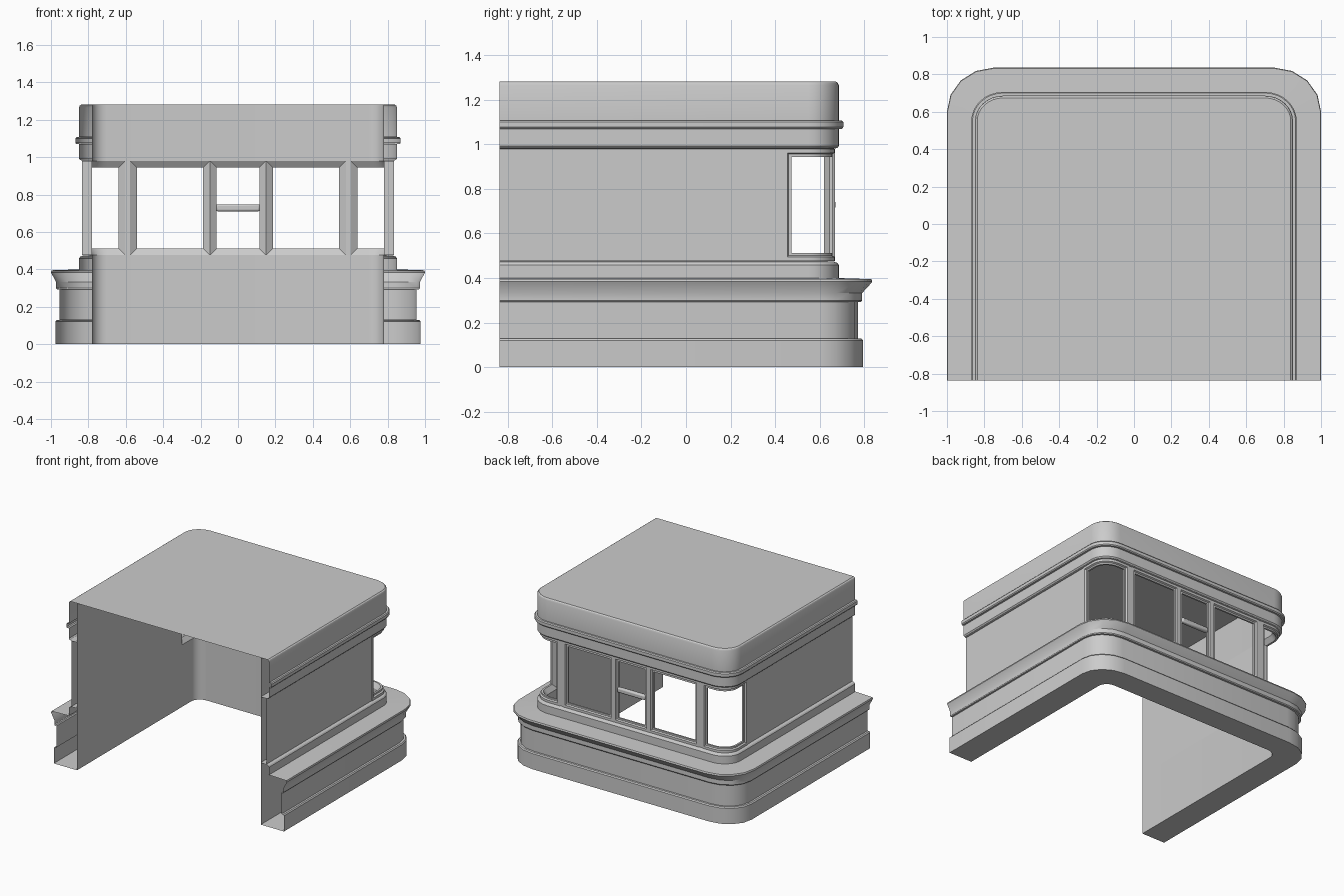
import bpy, bmesh
from math import sin, cos, pi, radians

if "Cube" in bpy.data.objects:
    bpy.data.objects.remove(bpy.data.objects["Cube"])

FRONT = -0.838              # open front edge of the U-shaped building
BASE_C = (0.75, 0.60)       # corner arc centre of the plinth
WALL_C = (0.70, 0.55)       # corner arc centre of the walls and roof
OUT = (0.828, 0.664)        # outer wall face: side x, back y
INN = (0.780, 0.620)        # inner wall face


def make(name, verts, faces, fix_normals=False):
    me = bpy.data.meshes.new(name)
    me.from_pydata(verts, [], faces)
    if fix_normals:
        bm = bmesh.new()
        bm.from_mesh(me)
        bmesh.ops.recalc_face_normals(bm, faces=bm.faces[:])
        bm.to_mesh(me)
        bm.free()
    me.shade_smooth()
    me.set_sharp_from_angle(angle=radians(30))
    ob = bpy.data.objects.new(name, me)
    bpy.context.collection.objects.link(ob)
    return ob


def arc(size, c, n):
    """Quarter corner from the right side round to the back."""
    return [(c[0] + (size[0] - c[0]) * cos(i * pi / 2 / n),
             c[1] + (size[1] - c[1]) * sin(i * pi / 2 / n)) for i in range(n + 1)]


def u_ring(x, y, z, c, n):
    half = [(x, FRONT)] + arc((x, y), c, n)
    return [(a, b, z) for a, b in half] + [(-a, b, z) for a, b in reversed(half)]


def u_sweep(name, profile, n, cap=False):
    """Profile rows are (side x, back y, z, corner centre)."""
    rings = [u_ring(*p, n) for p in profile]
    k = len(rings[0])
    verts = [v for r in rings for v in r]
    faces = [(i * k + j, i * k + j + 1, (i + 1) * k + j + 1, (i + 1) * k + j)
             for i in range(len(rings) - 1) for j in range(k - 1)]
    if cap:
        faces.append(tuple(range(len(verts) - k, len(verts))))
    return make(name, verts, faces)


def box(name, x0, x1, y0, y1, z0, z1, bevel=0):
    v = [(x, y, z) for x in (x0, x1) for y in (y0, y1) for z in (z0, z1)]
    f = [(0, 1, 3, 2), (4, 6, 7, 5), (0, 4, 5, 1), (2, 3, 7, 6), (0, 2, 6, 4), (1, 5, 7, 3)]
    ob = make(name, v, f, True)
    if bevel:
        m = ob.modifiers.new("bevel", 'BEVEL')
        m.width, m.segments = bevel, 2


# Plinth: footing, recessed band and flared ledge
u_sweep("plinth", [
    (*INN, 0, WALL_C),
    *[(x, y, z, BASE_C) for x, y, z in [
        (0.977, 0.794, 0), (0.977, 0.794, 0.120), (0.970, 0.787, 0.128),
        (0.955, 0.771, 0.128), (0.955, 0.771, 0.293), (0.968, 0.786, 0.293),
        (0.973, 0.791, 0.300), (0.973, 0.791, 0.333), (0.997, 0.832, 0.378),
        (1.000, 0.836, 0.384), (0.997, 0.832, 0.395)]],
    (0.845, 0.681, 0.400, WALL_C)], 4)

# Sill band below the windows
u_sweep("sill_band", [(x, y, z, WALL_C) for x, y, z in [
    (0.850, 0.686, 0.395), (0.850, 0.686, 0.459), (0.843, 0.679, 0.468),
    (*OUT, 0.474), (*INN, 0.476)]], 8)

# Roof fascia with projecting trim, closed by the flat roof
u_sweep("roof", [(x, y, z, WALL_C) for x, y, z in [
    (*INN, 0.980), (*OUT, 0.980), (0.843, 0.679, 0.984), (0.850, 0.686, 0.992),
    (0.850, 0.686, 1.070), (0.864, 0.700, 1.070), (0.870, 0.706, 1.077),
    (0.870, 0.706, 1.100), (0.864, 0.700, 1.107), (0.850, 0.686, 1.107),
    (0.850, 0.686, 1.265), (0.846, 0.682, 1.275), (0.838, 0.674, 1.281)]], 8, cap=True)

# Inner lining below and above the windows
u_sweep("lower_lining", [(*INN, 0.476, WALL_C), (*INN, 0, WALL_C)], 8)
u_sweep("upper_lining", [(*INN, 1.281, WALL_C), (*INN, 0.980, WALL_C)], 8)

# Side wall skins, outer and inner
WIN_Y, Z0, Z1 = 0.437, 0.476, 0.980
for side, s in (("right", 1), ("left", -1)):
    for skin, x, d in (("outer", OUT[0], s), ("inner", INN[0], -s)):
        f = (0, 1, 2, 3) if d > 0 else (3, 2, 1, 0)
        make(f"{side}_{skin}_wall", [(s * x, FRONT, Z0), (s * x, WIN_Y, Z0),
                                     (s * x, WIN_Y, Z1), (s * x, FRONT, Z1)], [f])


def window(name, path):
    """path(inset, depth) gives plan points; depth 0 is inside, 1 is outside."""
    rings = [(0, 0), (0.036, 0.55), (0.036, 0.85), (0.024, 0.85), (0.018, 1.1), (0, 1.1)]
    verts, k = [], 0
    for inset, depth in rings:
        p = path(inset, depth)
        verts += [(x, y, Z0 + inset) for x, y in p]
        verts += [(x, y, Z1 - inset) for x, y in reversed(p)]
        k = 2 * len(p)
    m = len(rings)
    faces = [(i * k + j, i * k + (j + 1) % k, (i + 1) % m * k + (j + 1) % k, (i + 1) % m * k + j)
             for i in range(m) for j in range(k)]
    make(name, verts, faces, True)


def lerp(depth):
    return tuple(a + (b - a) * depth for a, b in zip(INN, OUT))


# Flat back windows
for name, a, b in (("left_window_frame", -0.577, -0.15), ("middle_window_frame", -0.15, 0.15),
                   ("right_window_frame", 0.15, 0.577)):
    window(name, lambda i, d: [(a + i, lerp(d)[1]), (b - i, lerp(d)[1])])

# Curved corner windows and the posts beside them
for side, s in (("right", 1), ("left", -1)):
    def corner(i, d):
        size = lerp(d)
        pts = [(size[0], WIN_Y + i)] + arc(size, WALL_C, 8) + [(0.603 + i, size[1])]
        return [(s * x, y) for x, y in pts]
    window(f"{side}_corner_window_frame", corner)
    x0, x1 = sorted((s * 0.577, s * 0.603))
    box(f"{side}_post", x0, x1, INN[1], OUT[1], Z0, Z1)

# Crossbar of the middle window
box("middle_window_bar", -0.118, 0.118, 0.638, 0.671, 0.71, 0.748, 0.01)
